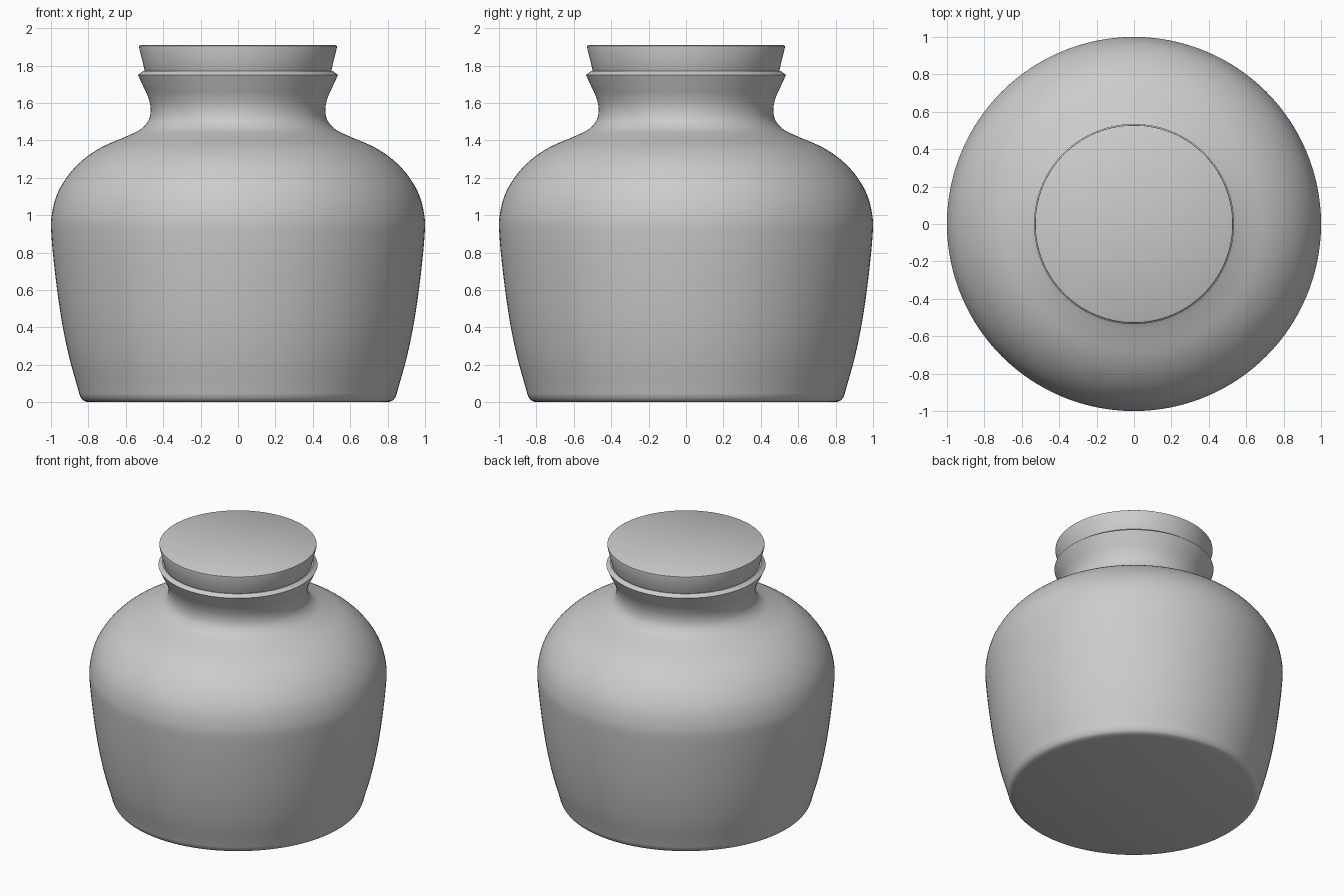
import bpy, bmesh, math
from mathutils import Vector

if "Cube" in bpy.data.objects:
    bpy.data.objects.remove(bpy.data.objects["Cube"])

SEGMENTS = 128


def smooth_run(pts, steps=5):
    """Catmull-Rom curve through a few (radius, height) points."""
    p = [Vector(q) for q in pts]
    p = [2 * p[0] - p[1]] + p + [2 * p[-1] - p[-2]]
    out = []
    for a, b, c, d in zip(p, p[1:], p[2:], p[3:]):
        for i in range(steps):
            t = i / steps
            out.append(0.5 * (2 * b + (c - a) * t + (2 * a - 5 * b + 4 * c - d) * t * t
                              + (3 * b - a - 3 * c + d) * t ** 3))
    return [tuple(v) for v in out] + [pts[-1]]


def lathe(name, profile):
    """Revolve a profile around z; points on the axis become poles."""
    bm = bmesh.new()
    verts = [bm.verts.new((r, 0, z)) for r, z in profile]
    edges = [bm.edges.new(pair) for pair in zip(verts, verts[1:])]
    bmesh.ops.spin(bm, geom=verts + edges, cent=(0, 0, 0), axis=(0, 0, 1),
                   angle=math.tau, steps=SEGMENTS, use_merge=True)
    bmesh.ops.remove_doubles(bm, verts=bm.verts, dist=1e-5)
    bmesh.ops.recalc_face_normals(bm, faces=bm.faces)
    mesh = bpy.data.meshes.new(name)
    bm.to_mesh(mesh)
    bm.free()
    obj = bpy.data.objects.new(name, mesh)
    bpy.context.collection.objects.link(obj)
    bpy.ops.object.select_all(action='DESELECT')
    obj.select_set(True)
    bpy.context.view_layer.objects.active = obj
    bpy.ops.object.shade_smooth_by_angle(angle=math.radians(35))
    return obj


# Jar: base with rounded corner, belly, shoulder and flared neck
outside = smooth_run([
    (0.80, 0), (0.827, 0.01), (0.845, 0.035), (0.858, 0.08), (0.905, 0.25),
    (0.945, 0.45), (0.977, 0.68), (0.998, 0.90), (0.996, 1.00), (0.968, 1.11),
    (0.91, 1.21), (0.83, 1.295), (0.73, 1.363), (0.60, 1.42), (0.52, 1.46),
    (0.477, 1.51), (0.467, 1.57), (0.48, 1.63), (0.507, 1.69), (0.535, 1.75)])
# Bevelled lip and hollow inside
inside = [(0.508, 1.77), (0.49, 1.765)] + smooth_run([
    (0.44, 1.63), (0.43, 1.54), (0.50, 1.42), (0.72, 1.31), (0.90, 1.13),
    (0.95, 0.95), (0.90, 0.45), (0.80, 0.06)]) + [(0, 0.06)]
lathe("jar_body", [(0, 0)] + outside + inside)

# Tapered stopper seated in the neck
lathe("stopper", [(0, 1.64), (0.44, 1.64), (0.497, 1.765), (0.529, 1.897),
                  (0.528, 1.905), (0.520, 1.91), (0, 1.91)])
